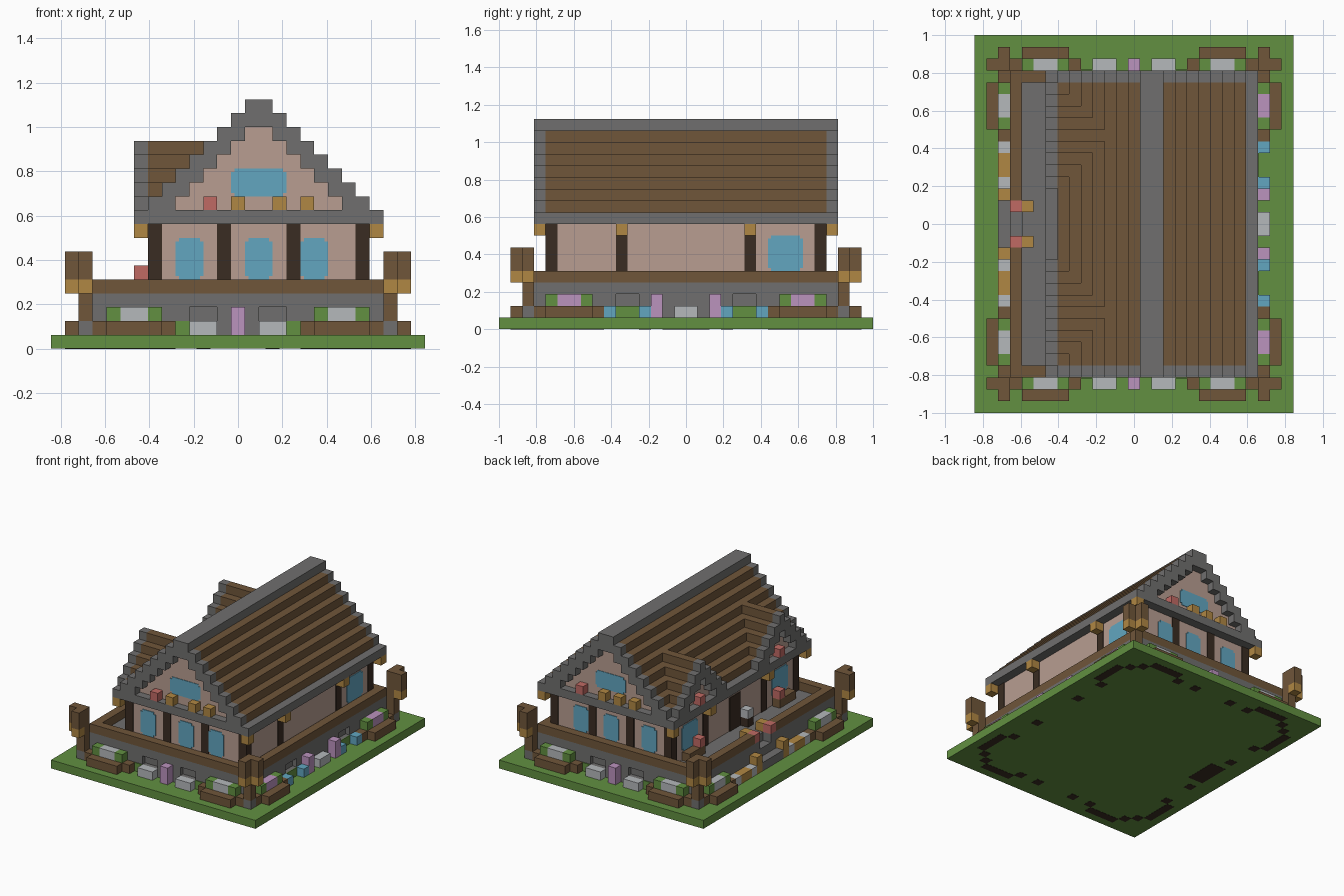
import bpy
import bmesh
from mathutils import Vector

U = 1 / 16  # one block

cube = bpy.data.objects.get("Cube")
if cube:
    bpy.data.objects.remove(cube)


def material(name, hex_code):
    rgb = [int(hex_code[i:i + 2], 16) / 255 for i in (0, 2, 4)]
    color = [c / 12.92 if c < 0.04 else ((c + 0.055) / 1.055) ** 2.4 for c in rgb] + [1]
    m = bpy.data.materials.new(name)
    m.diffuse_color = color
    m.use_nodes = True
    m.node_tree.nodes["Principled BSDF"].inputs["Base Color"].default_value = color
    return m


GRASS = material("grass green", "629041")
STONE = material("stone grey", "706f6e")
WOOD = material("wood brown", "70563a")
DARK = material("dark timber", "3a2c22")
PLASTER = material("plaster pink", "b89e91")
GLASS = material("glass blue", "62a6c0")
GOLD = material("golden wood", "b08743")
RED = material("flower red", "c06a64")
WHITE = material("flower white", "b5b8bb")
PURPLE = material("flower purple", "bb93be")


def part(name, mat, boxes, round_axis=None):
    """One object from boxes given as (x range, y range, z range) in blocks."""
    bm = bmesh.new()
    for ranges in boxes:
        spans = [sorted(r) for r in ranges]
        verts = bmesh.ops.create_cube(bm, size=1)["verts"]
        for v in verts:
            v.co = Vector([(a + b) / 2 + c * (b - a) for (a, b), c in zip(spans, v.co)]) * U
    if round_axis is not None:
        edges = [e for e in bm.edges
                 if abs((e.verts[0].co - e.verts[1].co).normalized()[round_axis]) > 0.9]
        bmesh.ops.bevel(bm, geom=edges, offset=0.25 * U, segments=2, affect='EDGES')
    mesh = bpy.data.meshes.new(name)
    bm.to_mesh(mesh)
    bm.free()
    mesh.materials.append(mat)
    ob = bpy.data.objects.new(name, mesh)
    bpy.context.collection.objects.link(ob)
    return ob


def sp(start, size=1):
    return (start, start + size)


def flip(r, s):
    return (r[0] * s, r[1] * s)


def mirror_x(boxes):
    return boxes + [(flip(x, -1), y, z) for x, y, z in boxes]


def mirror_y(boxes):
    return boxes + [(x, flip(y, -1), z) for x, y, z in boxes]


def corners(boxes):
    return mirror_x(mirror_y(boxes))


LOW, MID = sp(1), sp(2)
FX, FY = 10.5, 13  # foundation half sizes
CX = 1.5           # house centre line
EDGE_X, EDGE_Y = sp(FX), sp(FY)  # flower bed strip along the foundation

# Ground and foundation with niches and steps
part("ground", GRASS, [((-13.5, 13.5), (-16, 16), (0, 1))])
base = part("foundation", STONE, [((-8.5, FX), (-FY, FY), (1, 4))])
part("porch_base", STONE, mirror_y([((-FX, -8.5), (1, FY), (1, 4))]))
part("entrance_steps", STONE, [((-11.5, -FX), (-2, 2), LOW), ((-FX, -9.5), (-1, 1), (1, 3)),
                               ((-9.5, -8.5), (-1, 1), (1, 4))])
niches = part("niche_cutter", STONE,
              corners([((1.5, 3.5), (12.5, 13.5), MID)]) + mirror_y([((10, 11), (4, 6), MID)]))
niches.hide_render = True
niches.hide_viewport = True
cut = base.modifiers.new("niches", 'BOOLEAN')
cut.object = niches
cut.solver = 'EXACT'
part("moss_patches", GRASS, corners([((3.5, 4.5), sp(FY, 0.1), LOW)])
     + mirror_y([(sp(FX, 0.1), (4, 6), LOW)]))

# Porch railing
part("railing", WOOD, mirror_y([((-FX, FX), (12, FY), (4, 5)), ((-FX, -9.5), (2, 12), (4, 5))])
     + [((9.5, FX), (-12, 12), (4, 5))])

# Corner posts with outward arms
arms = [((11.5, 12.5), EDGE_Y), (EDGE_X, (14, 15))]
part("post_feet", STONE, corners([(EDGE_X, EDGE_Y, LOW)]))
part("posts", WOOD, corners([(EDGE_X, EDGE_Y, (2, 7))] + [(x, y, (5, 7)) for x, y in arms]))
part("post_brackets", GOLD, corners([(x, y, (4, 5)) for x, y in arms]))

# Planters with shrubs and flowers
planters = [((5.5, 9.5), (14, 15)), ((4.5, 5.5), EDGE_Y), ((9.5, FX), EDGE_Y),
            ((11.5, 12.5), (8, 12)), (EDGE_X, (7, 8)), (EDGE_X, (12, FY))]
part("planters", WOOD, corners([(x, y, LOW) for x, y in planters]))
part("planter_soil", DARK, corners([(x, y, (-0.02, 0.1)) for x, y in planters])
     + mirror_y([((-2, -3), EDGE_Y, (-0.02, 0.1)), ((2, 3), EDGE_Y, (-0.02, 0.1))])
     + corners([(EDGE_X, (3, 4), (-0.02, 0.1))]) + [((-11.5, -9.5), (-2, 2), (-0.02, 0.1))])
part("shrubs", GRASS, corners([(sp(x), EDGE_Y, (1, 3)) for x in (5.5, 8.5)]
                              + [(EDGE_X, sp(y), (1, 3)) for y in (8, 11)]))
LEFT_BED = flip(EDGE_X, -1)
part("white_flowers", WHITE,
     corners([((6.5, 8.5), EDGE_Y, (1, 3)), ((1.5, 3.5), EDGE_Y, LOW)])
     + mirror_y([(LEFT_BED, (9, 11), (1, 3)), (LEFT_BED, (3, 4), LOW), (LEFT_BED, (6, 7), LOW)])
     + [(EDGE_X, (-1, 1), LOW)])
part("purple_flowers", PURPLE,
     mirror_y([((-0.5, 0.5), EDGE_Y, (1, 3)), (EDGE_X, (9, 11), (1, 3)), (EDGE_X, (2, 3), (1, 3))]))
part("blue_flowers", GLASS, mirror_y([(EDGE_X, sp(y), LOW) for y in (3, 6)]))
part("yellow_flowers", GOLD, mirror_y([(LEFT_BED, (4, 6), LOW), (LEFT_BED, (2, 3), (1, 3))]))
part("entrance_red_pots", RED, mirror_y([((-FX, -9.5), (1, 2), (4, 5))]))
part("entrance_gold_pots", GOLD, mirror_y([((-9.5, -8.5), (1, 2), (4, 5))]))

# House walls, timbers and eave brackets
part("walls", PLASTER, [((-6.4, 9.4), (-11.9, 11.9), (4, 9))])
part("gable_timbers", DARK, mirror_y([(sp(x), (11, 12), (4, 9)) for x in (-6.5, -1.5, 3.5, 8.5)]))
part("side_timbers", DARK, mirror_y([(sp(x), (5, 6), (4, 9)) for x in (-6.5, 8.5)]))
part("eave_brackets", GOLD, mirror_y([(sp(x), sp(y), (8, 9)) for x in (-7.5, 9.5) for y in (5, 12)]))
part("door", DARK, [((-6.5, -6.4), (-1, 1), (4, 8))])

# Windows
part("gable_wall_windows", GLASS,
     mirror_y([((x - 1, x + 1), (11.88, 11.98), (5, 8)) for x in (-3.5, CX, 5.5)]), 1)
part("attic_windows", GLASS, mirror_y([((-0.5, 3.5), (12, 12.12), (11, 13))]), 1)
part("side_window", GLASS, [((9.38, 9.48), (7, 10), (5, 8))], 0)
part("porch_windows", GLASS, mirror_y([((-6.48, -6.38), (7, 10), (5, 8))]), 0)

# Main stepped roof
part("eave_slab", STONE, [((-7.5, FX), (-FY, FY), (9, 10))])
part("ridge", STONE, [((CX - 1, CX + 1), (-FY, FY), (17, 18))])
tiles, rims, gables = [], [], []
for z in range(10, 17):
    h = 18 - z
    tiles.append(((CX - h, CX + h), (-12, 12), sp(z)))
    rims += [((CX + s * (h - 2), CX + s * h), (12, FY), sp(z)) for s in (-1, 1)]
    if h > 2:
        gables.append(((CX - h + 2, CX + h - 2), (12, 12.06), sp(z)))
part("roof_tiles", WOOD, tiles)
part("gable_rims", STONE, mirror_y(rims))
part("gable_plaster", PLASTER, mirror_y(gables))

# Two dormers over the porch
tiles, rims, gables = [], [], []
DY = 7.5
for z in range(10, 15):
    h = 14.5 - z
    tiles.append(((-6.5, CX), (DY - h, DY + h), sp(z)))
    if h < 2:
        rims.append(((-7.5, -6.5), (DY - h, DY + h), sp(z)))
    else:
        rims += [((-7.5, -6.5), (DY + s * (h - 2), DY + s * h), sp(z)) for s in (-1, 1)]
        gables.append(((-6.56, -6.5), (DY - h + 2, DY + h - 2), sp(z)))
part("dormer_tiles", WOOD, mirror_y(tiles))
part("dormer_rims", STONE, mirror_y(rims))
part("dormer_plaster", PLASTER, mirror_y(gables))

# Pots on the ledges and the porch
ATTIC = sp(10)
PORCH = (-7.5, -6.5)
part("attic_red_pots", RED, [((-2.5, -1.5), (-FY, -12), ATTIC), ((4.5, 5.5), (12, FY), ATTIC)]
     + mirror_y([(PORCH, (7, 8), ATTIC)]))
part("attic_gold_pots", GOLD, [(sp(x), (-FY, -12), ATTIC) for x in (-0.5, 2.5, 4.5)]
     + [(sp(x), (12, FY), ATTIC) for x in (-2.5, -0.5, 1.5)])
part("porch_boxes", WOOD, mirror_y([(PORCH, (7, 10), (4, 5))]))
part("porch_red_pots", RED, mirror_y([(PORCH, (7, 8), (5, 6))]))
part("porch_stand", DARK, [(PORCH, (-2, -1), (4, 5))])
part("porch_white_pot", WHITE, [(PORCH, (-2, -1), (5, 6))])
